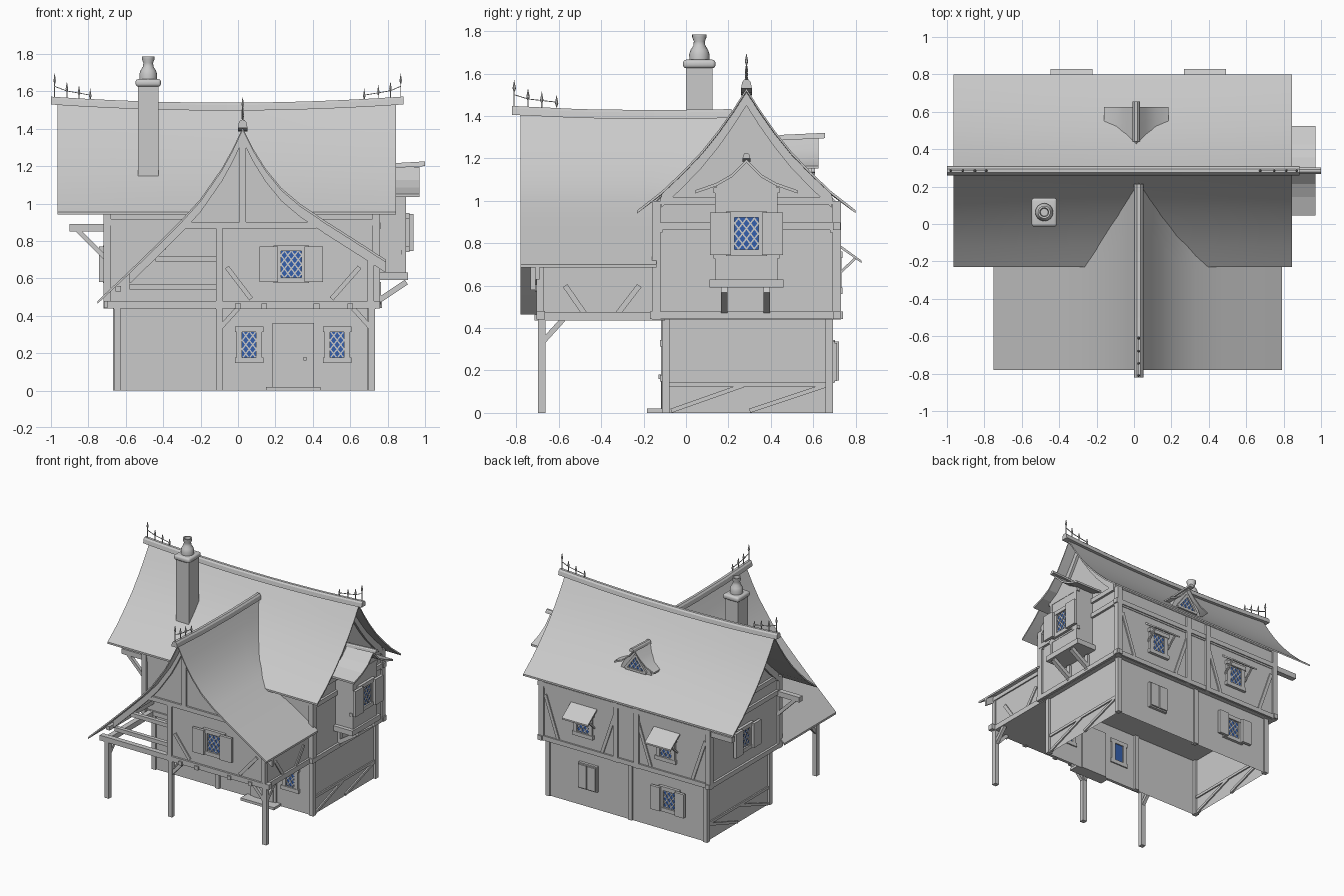
import bpy, bmesh, math
from mathutils import Matrix, Vector

cube = bpy.data.objects.get("Cube")
if cube:
    bpy.data.objects.remove(cube, do_unlink=True)


def material(name, col):
    m = bpy.data.materials.new(name)
    m.use_nodes = True
    m.diffuse_color = col
    m.node_tree.nodes["Principled BSDF"].inputs["Base Color"].default_value = col
    return m


GREY = material("plain grey", (0.59, 0.59, 0.59, 1))
BLUE = material("window blue", (0.035, 0.115, 0.42, 1))
I = Matrix.Identity(4)
smooth = []


def finish(name, bm, mat=GREY, soft=False):
    me = bpy.data.meshes.new(name)
    bm.to_mesh(me)
    bm.free()
    me.materials.append(mat)
    ob = bpy.data.objects.new(name, me)
    bpy.context.collection.objects.link(ob)
    if soft:
        smooth.append(ob)
    return ob


def add_box(bm, lo, hi, M=I):
    lo, hi = Vector(lo), Vector(hi)
    bmesh.ops.create_cube(bm, size=1, matrix=M @ Matrix.Translation((lo + hi) / 2)
                          @ Matrix.Diagonal((*(hi - lo), 1)))


def box(name, lo, hi, M=I, mat=GREY):
    bm = bmesh.new()
    add_box(bm, lo, hi, M)
    return finish(name, bm, mat)


def add_beam(bm, p, q, w, M=I):
    p, q = Vector(p), Vector(q)
    R = (q - p).to_track_quat('Z', 'Y').to_matrix().to_4x4()
    add_box(bm, (-w / 2, -w / 2, 0), (w / 2, w / 2, (q - p).length), M @ Matrix.Translation(p) @ R)


def beams(name, pairs, w=0.035):
    bm = bmesh.new()
    for p, q in pairs:
        add_beam(bm, p, q, w)
    return finish(name, bm)


def loft(name, rings, soft=False, mat=GREY):
    """Closed skin through equal rings of points, capped at both ends."""
    bm = bmesh.new()
    vs = [[bm.verts.new(p) for p in r] for r in rings]
    n = len(rings[0])
    for a, b in zip(vs, vs[1:]):
        for i in range(n):
            bm.faces.new((a[i], a[(i + 1) % n], b[(i + 1) % n], b[i]))
    bm.faces.new(vs[0])
    bm.faces.new(vs[-1])
    bmesh.ops.recalc_face_normals(bm, faces=bm.faces)
    return finish(name, bm, mat, soft)


def along_x(pts, x):
    return [(x, a, z) for a, z in pts]


def along_y(pts, y):
    return [(a, y, z) for a, z in pts]


def prism(name, pts, place, a, b, mat=GREY):
    return loft(name, [place(pts, a), place(pts, b)], False, mat)


def mirrored(half, mid):
    return [(mid - d, z) for d, z in reversed(half[1:])] + [(mid + d, z) for d, z in half]


def band(line, top, bottom):
    return [(a, z - top) for a, z in line] + [(a, z - bottom) for a, z in reversed(line)]


def interp(table, v):
    table = sorted(table)
    for (a, p), (b, q) in zip(table, table[1:]):
        if v <= b:
            return p + (q - p) * max(0, (v - a) / (b - a))
    return table[-1][1]


# Roof curves
MID, CX = 0.285, 0.025
half = [(0, 1.5), (.06, 1.41), (.13, 1.315), (.21, 1.22), (.3, 1.13), (.4, 1.04), (.515, .955)]
main_line = mirrored(half, MID)
wing_line = [(-.75, .48), (-.58, .64), (-.415, .80), (-.3, .915), (-.2, 1.025), (-.085, 1.19),
             (-.03, 1.29), (CX, 1.405), (.08, 1.295), (.145, 1.19), (.23, 1.085), (.33, 1.0),
             (.47, .905), (.62, .81), (.79, .70)]


def main_depth(z):
    return interp([(h, d) for d, h in half], z)


def sag(x):
    return 0.03 * ((x + 0.06) / 0.905) ** 2


def main_at(x):
    return [(y, z + sag(x) * (z - .955) / .545) for y, z in main_line]


# Main roof and ridge
loft("main_roof", [along_x(band(main_at(x), 0, .014), x)
                   for x in [-.965 + 1.81 * k / 12 for k in range(13)]], True)
cap = [(-.026, 0), (.026, 0), (.02, .03), (.01, .042), (-.01, .042), (-.02, .03)]
loft("main_ridge", [[(x, MID + a, 1.497 + sag(x) + b) for a, b in cap]
                    for x in [-1 + 1.885 * k / 12 for k in range(13)]])

# Wing roof, cut off where it meets the main roof
rings = []
for k in range(6):
    ring = []
    for (x, z), (_, top) in zip(band(wing_line, 0, .015), band(wing_line, 0, 0)):
        back = max(-.14, MID - main_depth(top) + .02)
        ring.append((x, -.78 + k / 5 * (back + .78), z))
    rings.append(ring)
loft("wing_roof", rings, True)
loft("wing_ridge", [[(CX + a, y, z + b) for a, b in cap]
                    for y, z in ((-.82, 1.405), (-.5, 1.39), (-.15, 1.385), (.215, 1.39))])

# House bodies; the ground floor is open underneath
bm = bmesh.new()
add_box(bm, (-.65, -.1, 0), (.71, .68, .45))
bm.normal_update()
bmesh.ops.delete(bm, geom=[f for f in bm.faces if f.normal.z < -.5], context='FACES')
finish("ground_floor", bm)
inner = [(y, z - .02) for y, z in main_line if -.13 < y < .7]
prism("upper_floor", [(.715, .44), (-.145, .44), (-.145, .99)] + inner + [(.715, .99)],
      along_x, -.7, .745)
gable = [(x, z - .02) for x, z in wing_line if -.31 < x < .7]
prism("wing_floor", [(-.11, .87), (-.11, .44), (.72, .44), (.72, .715)] + gable[::-1] + [(-.3, .87)],
      along_y, -.69, -.1)

# Gable rake boards
for x in (-.72, .745):
    prism("main_rake_board", band([p for p in main_at(x) if -.2 < p[0] < .75], .01, .075),
          along_x, x, x + .02)
prism("wing_rake_board", band(wing_line[1:], .012, .07), along_y, -.71, -.69)

# Porch posts, braces and beams
for x in (-.645, -.1, .715):
    beams("porch_post", [((x, -.68, 0), (x, -.68, .47))])
    beams("porch_brace", [((x, -.68, .33), (x, -.58, .44))], .025)
    beams("porch_side_beam", [((x, -.69, .455), (x, -.1, .455))], .04)
beams("porch_front_brace", [((-.1, -.68, .33), (0, -.68, .44)), ((.715, -.68, .33), (.615, -.68, .44))], .025)
beams("wing_sill", [((-.7, -.685, .46), (.76, -.685, .46))], .04)
beams("lean_to_beams", [((-.58, -.68, .555), (-.1, -.68, .555)), ((-.44, -.68, .705), (-.1, -.68, .705))], .03)
beams("lean_to_purlins", [((x, -.69, z), (x, -.14, z)) for x, z in ((-.64, .545), (-.4, .77))], .03)
for x in (.0, .14, .42, .6):
    box("joist_end", (x - .015, -.715, .435), (x + .015, -.69, .465))

# Wing timbers
Y = -.687
beams("wing_timbers", [((-.3, Y, .885), (.42, Y, .885)), ((-.1, Y, .45), (-.1, Y, .87)),
                       ((.71, Y, .45), (.71, Y, .72)), ((CX, Y, .9), (CX, Y, 1.36))])
beams("wing_braces", [((-.06, Y, .66), (.07, Y, .49)), ((.65, Y, .66), (.5, Y, .49))], .025)
beams("wing_side_braces", [((.715, -.57, .6), (.715, -.48, .47)), ((.715, -.32, .47), (.715, -.22, .6))], .025)
beams("wing_side_plate", [((.715, -.69, .7), (.715, -.15, .7))], .03)

# Main timber frame
ground = [((x, y, 0), (x, y, .45)) for x in (-.65, .71) for y in (-.095, .675)]
ground += [((0, .675, 0), (0, .675, .45)), ((-.1, -.1, 0), (-.1, -.1, .45))]
beams("ground_posts", ground)
for x in (-.65, .71):
    beams("ground_braces", [((x, -.07, .01), (x, .27, .13)), ((x, .3, .01), (x, .66, .13)),
                            ((x, -.09, .135), (x, .67, .135))], .02)
posts = [((x, y, .44), (x, y, 1)) for x in (-.7, .74) for y in (-.14, .71)]
posts += [((x, .71, .44), (x, .71, .98)) for x in (-.08, .1)]
beams("upper_posts", posts, .04)
for x in (-.7, .745):
    beams("side_frame", [((x, -.17, .46), (x, .74, .46)), ((x, -.15, .88), (x, .72, .88)),
                         ((x, -.12, 1), (x, .69, 1))])
beams("side_king_post", [((-.7, MID, 1), (-.7, MID, 1.44))])
beams("back_frame", [((-.72, .71, z), (.77, .71, z)) for z in (.46, .88)])
beams("front_frame", [((-.72, -.14, z), (.76, -.14, z)) for z in (.46, .9)])
beams("back_braces", [((x, .712, .48), (x + s * .11, .712, .8))
                      for x, s in ((-.56, -1), (-.2, 1), (.22, -1), (.6, 1))], .025)
beams("eave_plates", [((-.9, y, .87), (.76, y, .87)) for y in (-.13, .7)], .04)
beams("eave_brace", [((-.86, -.13, .86), (-.7, -.13, .7))], .025)


def window(name, pos, turn, w, h, shutters=0, awning=False):
    """Lattice window; local -y points out of the wall."""
    M = Matrix.Translation(pos) @ Matrix.Rotation(math.radians(turn), 4, 'Z')
    a, b, f = w / 2, h / 2, .03
    box(name + "_glass", (-a, -.008, -b), (a, .001, b), M, BLUE)
    bm = bmesh.new()
    for s in (-1, 1):
        add_box(bm, (s * (a + f / 2) - f / 2, -.018, -b - f), (s * (a + f / 2) + f / 2, .01, b + f), M)
        add_box(bm, (-a - f * 1.3, -.022, s * (b + f / 2) - f / 2), (a + f * 1.3, .01, s * (b + f / 2) + f / 2), M)
    finish(name + "_frame", bm)
    bm = bmesh.new()
    slope, step = 1.3, .048
    for s in (-slope, slope):
        for k in range(-4, 5):
            c = (k + .5) * step
            ends = sorted(((-b - c) / s, (b - c) / s))
            x0, x1 = max(-a, ends[0]), min(a, ends[1])
            if x1 - x0 > .005:
                add_beam(bm, (x0, -.009, s * x0 + c), (x1, -.009, s * x1 + c), .007, M)
    finish(name + "_lattice", bm)
    for s in (-1, 1) if shutters else ():
        x0, x1 = sorted((s * (a + .015), s * (a + .015 + shutters)))
        box(name + "_shutter", (x0, -.042, -b - .025), (x1, -.02, b + .025), M)
    if awning:
        sheet = [(0, b + .07), (-.113, b - .012), (-.113, b - .024), (0, b + .055)]
        prism(name + "_awning", sheet, along_x, -.112, .112).data.transform(M)
        bm = bmesh.new()
        for s in (-.09, .09):
            add_beam(bm, (s, 0, b - .08), (s, -.085, b), .012, M)
        finish(name + "_awning_struts", bm)


window("wing_window", (.285, -.69, .675), 0, .11, .14, .1)
window("front_window_a", (.06, -.1, .245), 0, .075, .135)
window("front_window_b", (.53, -.1, .245), 0, .075, .135)
window("bay_window", (.895, MID, .845), 90, .115, .15, .1)
window("left_back_window", (.38, .715, .66), 180, .1, .14, 0, True)
window("right_back_window", (-.335, .715, .66), 180, .1, .14, 0, True)
window("ground_back_window", (-.34, .68, .245), 180, .1, .135, .08)
window("side_window", (-.7, MID, .675), -90, .1, .14, .09)

# Closed shutters on the back
box("closed_shutters", (.28, .67, .14), (.44, .7, .34))
for x in (.287, .363):
    box("shutter_leaf", (x, .7, .15), (x + .07, .712, .33))

# Door and step
box("door_frame", (.185, -.11, 0), (.405, -.09, .36))
box("door", (.21, -.116, .01), (.385, -.11, .325))
box("door_handle", (.35, -.13, .16), (.365, -.116, .18))
box("door_step", (.15, -.185, 0), (.44, -.1, .02))

# Bay on the side
box("bay_body", (.7, .14, .6), (.895, .43, 1.06))
box("bay_sill", (.7, .11, .59), (.91, .46, .63))
bay_half = [(0, 1.195), (.07, 1.125), (.14, 1.085), (.24, 1.05)]
bay_line = mirrored(bay_half, MID)
prism("bay_gable", [(.14, 1.03)] + [(y, z - .012) for y, z in bay_line[1:-1]] + [(.43, 1.03)], along_x, .7, .895)
prism("bay_roof", band(bay_line, 0, .015), along_x, .74, .97)
loft("bay_ridge", [[(x, MID + a * .7, z + b * .6) for a, b in cap] for x, z in ((.74, 1.185), (1, 1.2))])
beams("bay_timbers", [((.885, y, .62), (.885, y, 1.06)) for y in (.15, .42)]
      + [((.885, .13, z), (.885, .44, z)) for z in (.74, 1.05)], .025)
for y in (.18, .38):
    beams("bay_bracket", [((.9, y, .58), (.75, y, .48)), ((.75, y, .58), (.75, y, .46))], .03)

# Dormer on the back slope, with a three-sided lattice window
dormer_line = mirrored([(0, 1.3), (.05, 1.24), (.105, 1.193), (.172, 1.165)], .012)
rings = [along_y(band(dormer_line, 0, .012), .625)]
rings.append([(x, MID + main_depth(t) - .02, z) for (x, z), (_, t)
              in zip(band(dormer_line, 0, .012), band(dormer_line, 0, 0))])
loft("dormer_roof", rings, True)
prism("dormer_wall", [(-.13, 1.1)] + [(x, z - .01) for x, z in dormer_line[1:-1]] + [(.155, 1.1)], along_y, .45, .595)
loft("dormer_ridge", [[(.012 + a * .8, y, z + b * .6) for a, b in cap] for y, z in ((.44, 1.285), (.655, 1.295))])
L, R, A = Vector((-.075, .6, 1.13)), Vector((.099, .6, 1.13)), Vector((.012, .6, 1.25))
prism("dormer_glass", [(p.x, p.z) for p in (L, R, A)], along_y, .594, .6, BLUE)
beams("dormer_window_frame", [(L, R), (R, A), (A, L)], .018)
beams("dormer_lattice", [(L.lerp(R, t / 5), R.lerp(A, 1 - t / 5)) for t in range(1, 5)]
      + [(L.lerp(R, t / 5), L.lerp(A, t / 5)) for t in range(1, 5)], .007)

# Chimney and pot
box("chimney_stack", (-.535, 0, 1.05), (-.425, .125, 1.63))
bm = bmesh.new()
add_box(bm, (-.548, -.014, 1.625), (-.412, .139, 1.665))
bmesh.ops.bevel(bm, geom=bm.edges[:], offset=.015, segments=3, affect='EDGES', profile=.5)
finish("chimney_cap", bm, GREY, True)
pot = [(.047, 1.66), (.048, 1.69), (.041, 1.712), (.028, 1.732), (.026, 1.752),
       (.034, 1.772), (.034, 1.785), (.024, 1.785), (.02, 1.75)]
loft("chimney_pot", [[(-.48 + r * math.cos(t * math.pi / 8), .063 + r * math.sin(t * math.pi / 8), z)
                      for t in range(16)] for r, z in pot], True)


# Ridge spears with a thin rail between them
def spears(name, bases, heights):
    bm = bmesh.new()
    rail = []
    for p, h in zip(bases, heights):
        p = Vector(p)
        add_beam(bm, p, p + Vector((0, 0, h)), .005)
        for r1, r2, z, d in ((.003, .008, h - .045, .015), (.008, 0, h - .03, .04)):
            bmesh.ops.create_cone(bm, cap_ends=True, segments=6, radius1=r1, radius2=r2, depth=d,
                                  matrix=Matrix.Translation(p + Vector((0, 0, z + d / 2))))
        rail.append(p + Vector((0, 0, h * .5)))
    for p, q in zip(rail, rail[1:]):
        add_beam(bm, p, q, .004)
    finish(name, bm)


HEIGHTS = (.12, .08, .065, .05)
spears("right_spears", [(x, MID, 1.535 + sag(x)) for x in (-.98, -.915, -.85, -.79)], HEIGHTS)
spears("left_spears", [(x, MID, 1.535 + sag(x)) for x in (.87, .815, .75, .675)], HEIGHTS)
spears("wing_spears", [(CX, y, 1.44) for y in (-.81, -.745, -.68, -.61)], HEIGHTS)

# Smooth shading on the curved parts
bpy.ops.object.select_all(action='DESELECT')
for ob in smooth:
    ob.select_set(True)
bpy.context.view_layer.objects.active = smooth[0]
bpy.ops.object.shade_smooth_by_angle(angle=math.radians(30))
